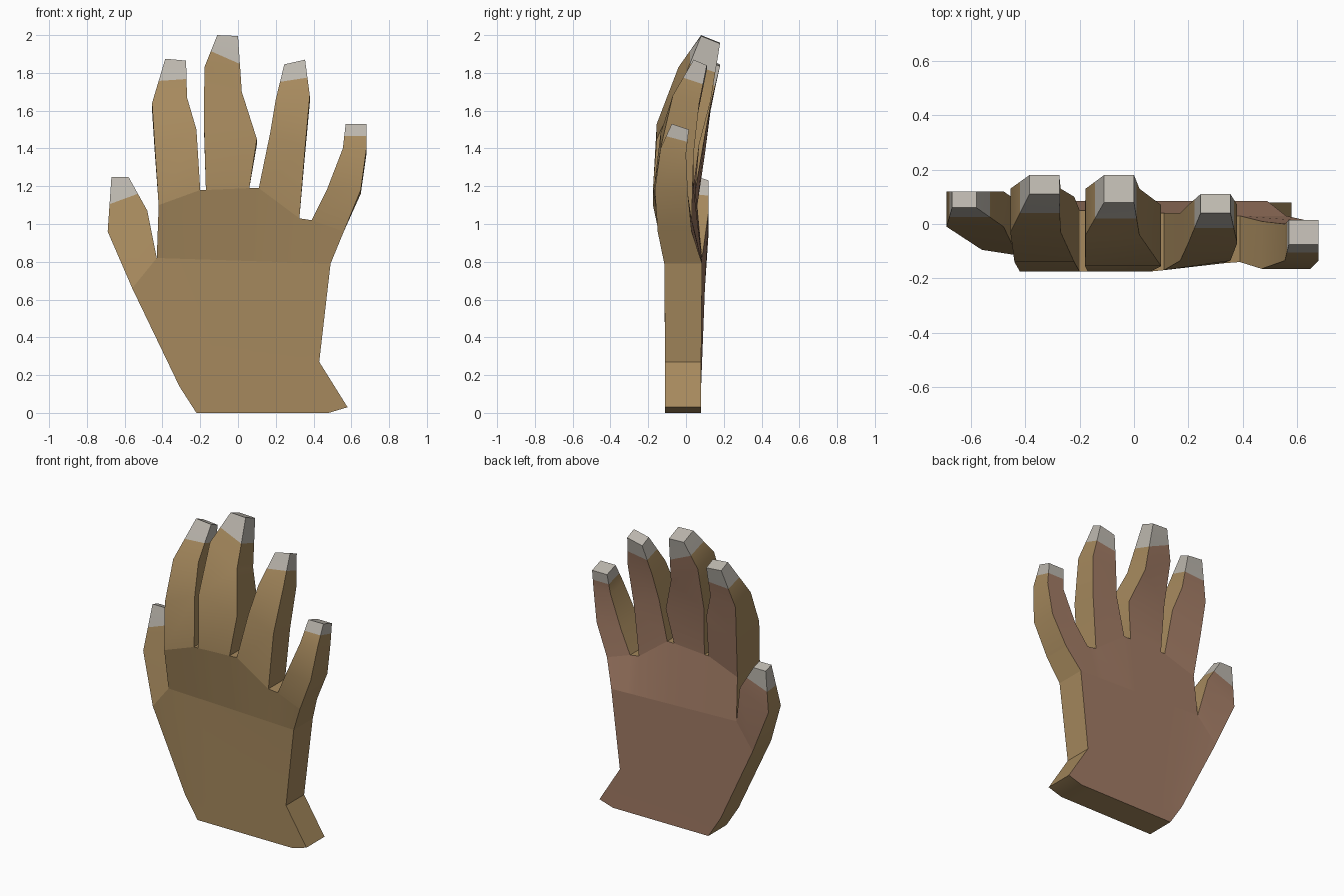
import bpy

if "Cube" in bpy.data.objects:
    bpy.data.objects.remove(bpy.data.objects["Cube"])


def material(name, rgb):
    m = bpy.data.materials.new(name)
    m.diffuse_color = (*rgb, 1)
    m.use_nodes = True
    m.node_tree.nodes["Principled BSDF"].inputs["Base Color"].default_value = m.diffuse_color
    return m


MATS = [material("brown_skin", (0.38, 0.25, 0.11)),
        material("palm_skin", (0.36, 0.2, 0.13)),
        material("pale_tip", (0.5, 0.47, 0.42))]


def slab(name, rows, top=(), bottom=False, tip=False):
    """Skin rows of points (x, z, front y, back y, back z offset) as a thick sheet."""
    n = len(rows[0])
    verts, faces, mats = [], [], []
    for row in rows:
        verts += [(x, yf, z) for x, z, yf, yb, dz in row]
        verts += [(x, yb, z + dz) for x, z, yf, yb, dz in row]

    def f(i, j):
        return i * 2 * n + j

    def b(i, j):
        return f(i, j) + n

    def add(quad, mat):
        faces.append(quad)
        mats.append(mat)

    last = len(rows) - 1
    for i in range(last):
        pale = tip and i == last - 1
        for j in range(n - 1):
            add((f(i, j), f(i, j+1), f(i+1, j+1), f(i+1, j)), 2 if pale else 0)
            add((b(i, j), b(i+1, j), b(i+1, j+1), b(i, j+1)), 2 if pale else 1)
        add((f(i, 0), f(i+1, 0), b(i+1, 0), b(i, 0)), 2 if pale else 0)
        e = n - 1
        add((f(i, e), b(i, e), b(i+1, e), f(i+1, e)), 2 if pale else 0)
    for j in top:
        add((f(last, j), f(last, j+1), b(last, j+1), b(last, j)), 2 if tip else 0)
    if bottom:
        for j in range(n - 1):
            add((f(0, j), b(0, j), b(0, j+1), f(0, j+1)), 0)
    me = bpy.data.meshes.new(name)
    me.from_pydata(verts, [], faces)
    for m in MATS:
        me.materials.append(m)
    me.polygons.foreach_set("material_index", mats)
    ob = bpy.data.objects.new(name, me)
    bpy.context.collection.objects.link(ob)
    bpy.context.view_layer.objects.active = ob
    ob.select_set(True)
    bpy.ops.object.shade_smooth_by_angle(angle=0.6)
    ob.select_set(False)


def mix(p, q, t):
    return tuple(u + (v - u) * t for u, v in zip(p, q))


# palm: wrist edge, heel and the row where the thumb leaves
mid_x = [-.43, -.2, -.17, .06, .11, .32, .37, .49]
middle = [(x, .82 - .03 * (x + .43) / .92, -.115, .085, 0) for x in mid_x]
thumb_root = (-.56, .66, -.095, .1, 0)
steps = [k / 8 for k in range(9)]
wrist = [mix((-.22, 0, -.11, .08, 0), (.58, 0, -.11, .08, 0), t) for t in steps]
wrist[8] = (.58, .03, -.11, .08, 0)
heel = [mix((-.31, .14, -.11, .08, 0), (.43, .27, -.11, .08, 0), t) for t in steps]
slab("palm", [wrist, heel, [thumb_root] + middle], bottom=True)

# knuckles: finger bases with narrow webs between them
knuckles = [(-.42, 1.1, -.175, .06, 0), (-.2, 1.18, -.175, .05, 0),
            (-.17, 1.18, -.175, .05, 0), (.06, 1.19, -.175, .04, 0),
            (.11, 1.19, -.17, .04, 0), (.325, 1.03, -.145, .03, 0),
            (.39, 1.02, -.14, .03, 0), (.56, .96, -.15, .03, 0)]
slab("knuckles", [middle, knuckles], top=(1, 3, 5))


# fingers: base pair, then (left x, left z, right x, right z, front y, back y, drop)
def finger(name, base, joints):
    rows = [list(base)]
    for xl, zl, xr, zr, yf, yb, dz in joints:
        rows.append([(xl, zl, yf, yb, dz), (xr, zr, yf, yb, dz)])
    rows.insert(-1, [mix(p, q, .5) for p, q in zip(rows[-2], rows[-1])])
    slab(name, rows, top=(0,), tip=True)


finger("thumb", (thumb_root, middle[0]),
       [(-.69, .96, -.48, 1.07, -.01, .12, 0), (-.67, 1.25, -.58, 1.25, .06, .12, -.02)])
finger("index_finger", knuckles[0:2],
       [(-.44, 1.4, -.22, 1.5, -.14, .1, -.03), (-.455, 1.64, -.27, 1.67, -.03, .13, -.04),
        (-.385, 1.875, -.275, 1.865, .11, .18, -.03)])
finger("middle_finger", knuckles[2:4],
       [(-.18, 1.53, .1, 1.45, -.155, .07, -.03), (-.178, 1.83, .02, 1.7, -.04, .13, -.05),
        (-.11, 2.0, 0, 1.995, .08, .18, -.04)])
finger("ring_finger", knuckles[4:6],
       [(.17, 1.48, .355, 1.4, -.135, .04, -.03), (.2, 1.66, .38, 1.68, -.07, .07, -.04),
        (.245, 1.845, .355, 1.87, .04, .11, -.03)])
finger("little_finger", knuckles[6:8],
       [(.47, 1.18, .65, 1.18, -.165, .01, -.02), (.555, 1.4, .68, 1.4, -.135, 0, -.03),
        (.57, 1.53, .68, 1.53, -.075, .015, -.03)])
